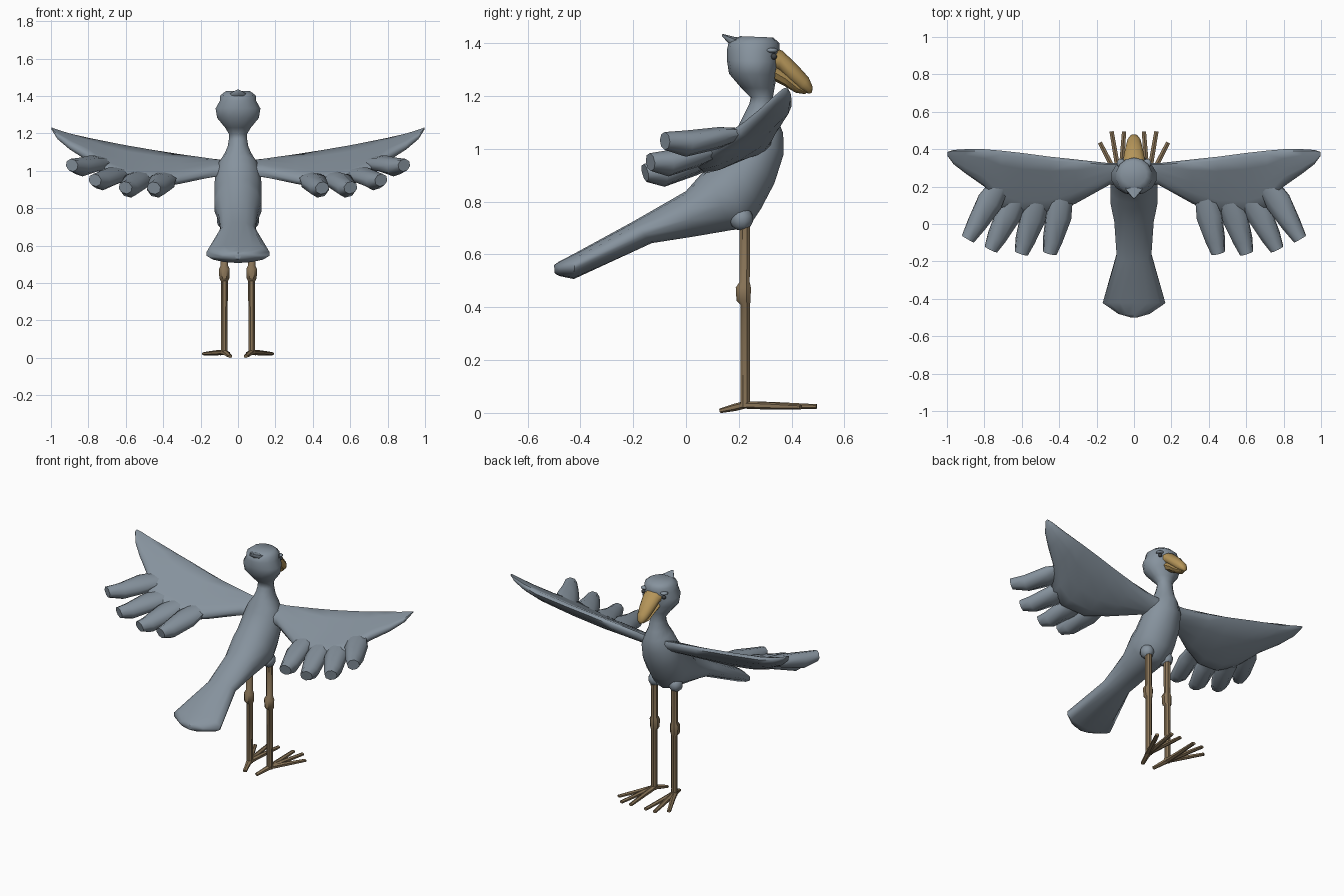
import bpy, bmesh, math
from mathutils import Vector as V


def material(name, rgb):
    m = bpy.data.materials.new(name)
    m.diffuse_color = (*rgb, 1)
    return m


GREY = material("grey plumage", (0.24, 0.29, 0.34))
TAN = material("brown leg", (0.25, 0.175, 0.096))
GOLD = material("golden beak", (0.46, 0.30, 0.10))
DARK = material("dark eye", (0.05, 0.055, 0.06))


def finish(bm, name, mat, angle=40):
    bmesh.ops.recalc_face_normals(bm, faces=bm.faces)
    me = bpy.data.meshes.new(name)
    bm.to_mesh(me)
    bm.free()
    me.materials.append(mat)
    ob = bpy.data.objects.new(name, me)
    bpy.context.collection.objects.link(ob)
    bpy.ops.object.select_all(action='DESELECT')
    ob.select_set(True)
    bpy.context.view_layer.objects.active = ob
    bpy.ops.object.shade_smooth_by_angle(angle=math.radians(angle))
    return ob


def loft(name, rings, mat, angle=40):
    """Skin a list of equal-length rings and cap both ends."""
    bm = bmesh.new()
    rows = [[bm.verts.new(p) for p in r] for r in rings]
    n = len(rows[0])
    for a, b in zip(rows, rows[1:]):
        for i in range(n):
            bm.faces.new((a[i], a[(i + 1) % n], b[(i + 1) % n], b[i]))
    bm.faces.new(rows[0])
    bm.faces.new(rows[-1])
    return finish(bm, name, mat, angle)


def ring(c, u, v, n, turn=0.0):
    return [c + u * math.cos(2 * math.pi * (i + turn) / n)
            + v * math.sin(2 * math.pi * (i + turn) / n) for i in range(n)]


def side_loft(name, sections, mat, n=12, angle=40):
    """Sections: back y, back z, front y, front z, half width."""
    rings = []
    for by, bz, fy, fz, w in sections:
        b, f = V((0, by, bz)), V((0, fy, fz))
        rings.append(ring((b + f) / 2, (b - f) / 2, V((w, 0, 0)), n))
    return loft(name, rings, mat, angle)


def tube(name, path, mat, n=8, up=V((0, 0, 1)), angle=40):
    """Path: (point, half width, half thickness)."""
    d = (path[-1][0] - path[0][0]).normalized()
    side = d.cross(up).normalized()
    nor = side.cross(d)
    return loft(name, [ring(p, side * w, nor * t, n, 0.5) for p, w, t in path], mat, angle)


def ball(name, c, size, mat):
    bm = bmesh.new()
    bmesh.ops.create_uvsphere(bm, u_segments=10, v_segments=7, radius=1)
    for v in bm.verts:
        v.co = V(c) + V((v.co.x * size[0], v.co.y * size[1], v.co.z * size[2]))
    return finish(bm, name, mat, 60)


# Tail, body, neck and head in one skin
side_loft("body", [
    (-.50, .56, -.497, .528, .02), (-.483, .572, -.478, .518, .085),
    (-.42, .605, -.425, .507, .172),
    (-.20, .725, -.13, .643, .095), (0, .84, .03, .668, .108),
    (.08, .93, .17, .692, .13), (.115, .965, .235, .70, .13), (.15, 1.005, .285, .775, .13),
    (.175, 1.04, .335, .87, .125), (.195, 1.08, .37, .98, .108),
    (.21, 1.11, .368, 1.06, .075), (.225, 1.14, .348, 1.11, .057), (.24, 1.17, .335, 1.165, .05),
    (.245, 1.195, .33, 1.20, .05), (.21, 1.23, .335, 1.23, .07),
    (.163, 1.285, .345, 1.28, .114), (.155, 1.335, .352, 1.33, .123),
    (.155, 1.375, .355, 1.37, .10), (.162, 1.405, .355, 1.40, .097),
    (.205, 1.427, .33, 1.422, .068)], GREY, 14, 55)

# Crest tuft
tube("crest", [(V((0, .24, 1.39)), .075, .03), (V((0, .18, 1.405)), .048, .02),
               (V((0, .137, 1.432)), .005, .004)], GREY, 6, angle=70)

# Beak: overlapping upper and lower mandibles
side_loft("upper_beak", [
    (.33, 1.385, .33, 1.30, .062), (.365, 1.372, .35, 1.295, .058),
    (.42, 1.32, .39, 1.255, .048), (.465, 1.27, .43, 1.222, .036),
    (.48, 1.235, .455, 1.212, .022), (.477, 1.213, .468, 1.209, .006)], GOLD, 10, 60)
side_loft("lower_beak", [
    (.34, 1.32, .33, 1.26, .05), (.385, 1.29, .37, 1.24, .044),
    (.43, 1.245, .415, 1.213, .034), (.462, 1.22, .452, 1.207, .014)], GOLD, 8)

for s, tag in ((-1, "left"), (1, "right")):
    # Wing panel: x, leading y and z, trailing y and z, half thickness
    panel = [(.04, .33, 1.035, .22, .995, .036), (.13, .325, 1.045, .21, .99, .036),
             (.31, .345, 1.075, .11, .95, .038), (.45, .36, 1.10, .05, .925, .04),
             (.60, .38, 1.127, .035, .94, .04), (.71, .392, 1.147, .075, .99, .039),
             (.80, .40, 1.162, .20, 1.07, .035), (.90, .40, 1.187, .27, 1.13, .027),
             (.965, .396, 1.212, .32, 1.18, .017), (.998, .385, 1.23, .365, 1.225, .004)]
    rings = []
    for x, ly, lz, ty, tz, t in panel:
        a, b = V((s * x, ly, lz)), V((s * x, ty, tz))
        sag = V((0, 0, -.05 * (ly - ty)))
        r = []
        for p in ring(V((0, 0, 0)), V((1, 0, 0)), V((0, 1, 0)), 12):
            f = (1 - p.x) / 2
            blunt = math.copysign(abs(p.y) ** .6, p.y) if abs(p.y) > 1e-4 else 0
            r.append(a.lerp(b, f) + sag * 4 * f * (1 - f) + V((0, 0, t)) * blunt)
        rings.append(r)
    loft(tag + "_wing", rings, GREY, 60)

    # Four finger feathers: base, lowest and tip points
    feathers = [((.70, .24, 1.06), (.84, .0, 1.02), (.888, -.08, 1.03)),
                ((.61, .17, 1.005), (.733, -.07, .945), (.765, -.135, .95)),
                ((.50, .15, .985), (.583, -.09, .905), (.602, -.155, .91)),
                ((.37, .17, .98), (.436, -.09, .905), (.45, -.155, .908))]
    for i, pts in enumerate(feathers):
        a, m, b = [V((s * x, y, z)) for x, y, z in pts]
        tube(f"{tag}_feather_{i + 1}",
             [(a, .05, .012), (a.lerp(m, .5), .073, .04), (m, .054, .05),
              (b, .038, .034)], GREY, 8, V((-.2 * s, -.2, 1)).normalized(), 60)

    # Eye and brow
    ball(tag + "_eye", (s * .074, .333, 1.35), (.013, .012, .012), DARK)
    ball(tag + "_brow", (s * .07, .325, 1.373), (.023, .024, .010), GREY)

    # Thigh, and leg with a swollen knee
    ball(tag + "_thigh", (s * .074, .21, .735), (.042, .045, .045), GREY)
    x = s * .073
    loft(tag + "_leg", [ring(V((x, y, z)), V((r, 0, 0)), V((0, r, 0)), 8, .5)
                        for y, z, r in [(.224, .02, .02), (.224, .06, .019), (.224, .41, .02),
                                        (.218, .425, .029), (.217, .475, .031), (.222, .495, .021),
                                        (.222, .72, .022)]], TAN)

    # Three front toes and one back toe
    for i, (tx, ty, tz) in enumerate([(.182, .435, .022), (.12, .495, .024),
                                      (.053, .495, .024), (.042, .13, .008)]):
        a, b = V((x, .222, .03)), V((s * tx, ty, tz))
        tube(f"{tag}_toe_{i + 1}", [(a, .02, .014), (a.lerp(b, .4), .015, .014),
                                    (b, .013, .009)], TAN, 6)
